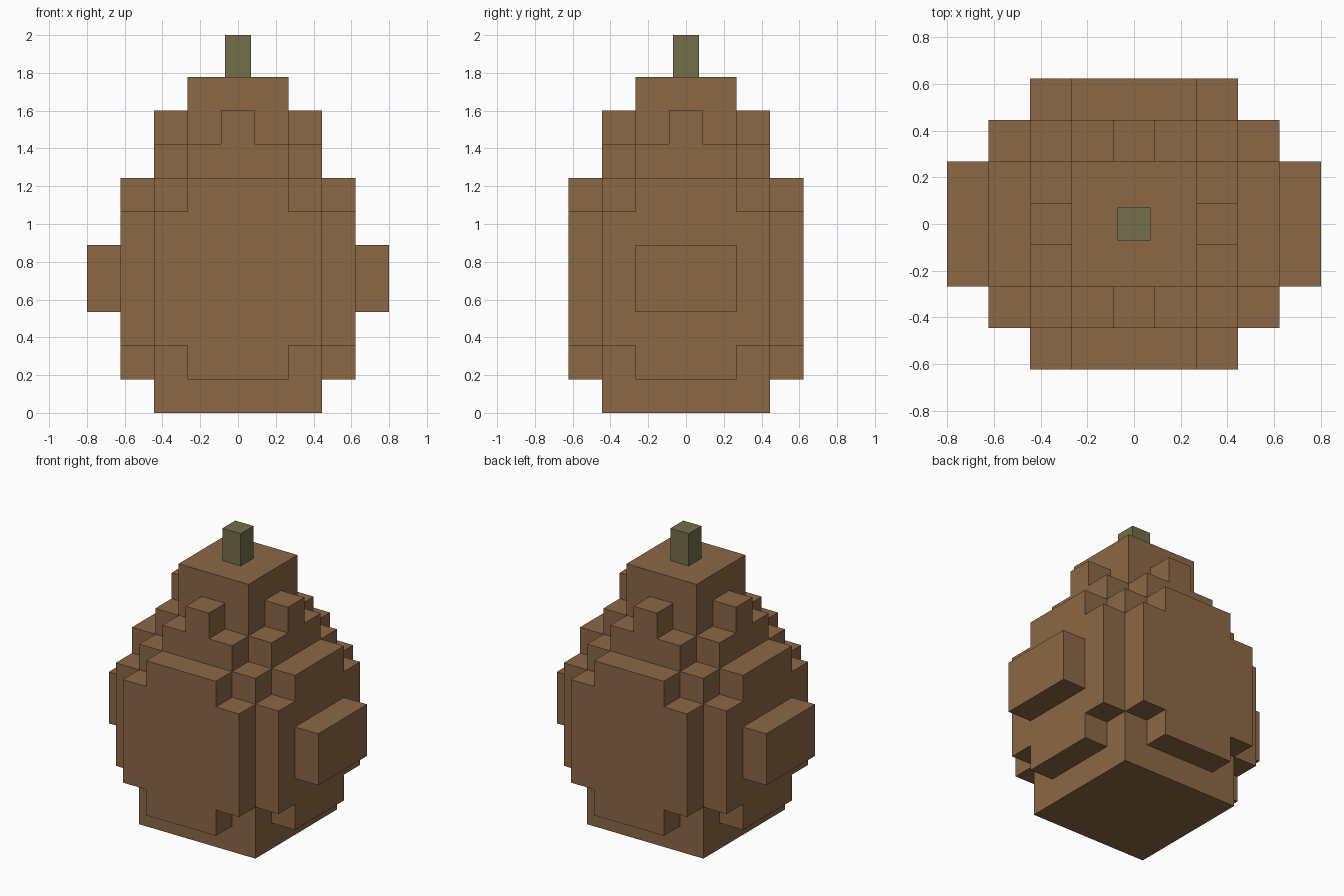
import bpy, bmesh, math
from mathutils import Matrix

if "Cube" in bpy.data.objects:
    bpy.data.objects.remove(bpy.data.objects["Cube"])

U = 1.6 / 9          # block size
H = U / 2            # half block


def material(name, rgb):
    m = bpy.data.materials.new(name)
    m.diffuse_color = (*rgb, 1)
    m.use_nodes = True
    m.node_tree.nodes["Principled BSDF"].inputs["Base Color"].default_value = m.diffuse_color
    return m


brown = material("brown", (0.262, 0.138, 0.061))
olive = material("olive", (0.174, 0.156, 0.069))


def prism(name, half_profile, y0, y1, mat, turn=0):
    """Mirror a right-hand (x, z) outline, extrude it from y0 to y1, turn about z."""
    outline = half_profile + [(-x, z) for x, z in reversed(half_profile)]
    bm = bmesh.new()
    face = bm.faces.new([bm.verts.new((x, y0, z)) for x, z in outline])
    new = bmesh.ops.extrude_face_region(bm, geom=[face])["geom"]
    verts = [v for v in new if isinstance(v, bmesh.types.BMVert)]
    bmesh.ops.translate(bm, verts=verts, vec=(0, y1 - y0, 0))
    bmesh.ops.recalc_face_normals(bm, faces=bm.faces)
    bm.transform(Matrix.Rotation(turn, 4, 'Z'))
    mesh = bpy.data.meshes.new(name)
    bm.to_mesh(mesh)
    bm.free()
    mesh.materials.append(mat)
    obj = bpy.data.objects.new(name, mesh)
    bpy.context.collection.objects.link(obj)
    return obj


def rect(half_width, z0, z1):
    return [(half_width, z0), (half_width, z1)]


# Central body, neck and stem
prism("body", rect(5 * H, 0, 7 * U), -5 * H, 5 * H, brown)
prism("neck", rect(3 * H, 7 * U, 10 * U), -3 * H, 3 * H, brown)
prism("stem", rect(0.07, 10 * U, 2.0), -0.07, 0.07, olive)

# Notched side plates and stepped shoulders on all four sides
plate = [(3 * H, U), (3 * H, 2 * U), (5 * H, 2 * U),
         (5 * H, 6 * U), (3 * H, 6 * U), (3 * H, 7 * U)]
shoulder = [(3 * H, 7 * U), (3 * H, 8 * U), (H, 8 * U), (H, 9 * U)]
for i, side in enumerate(("front", "right", "back", "left")):
    turn = i * math.pi / 2
    prism(side + "_plate", plate, -7 * H, -5 * H, brown, turn)
    prism(side + "_shoulder", shoulder, -5 * H, -3 * H, brown, turn)
    # Knobs on the left and right only
    if side in ("right", "left"):
        prism(side + "_knob", rect(3 * H, 3 * U, 5 * U), -9 * H, -7 * H, brown, turn)
